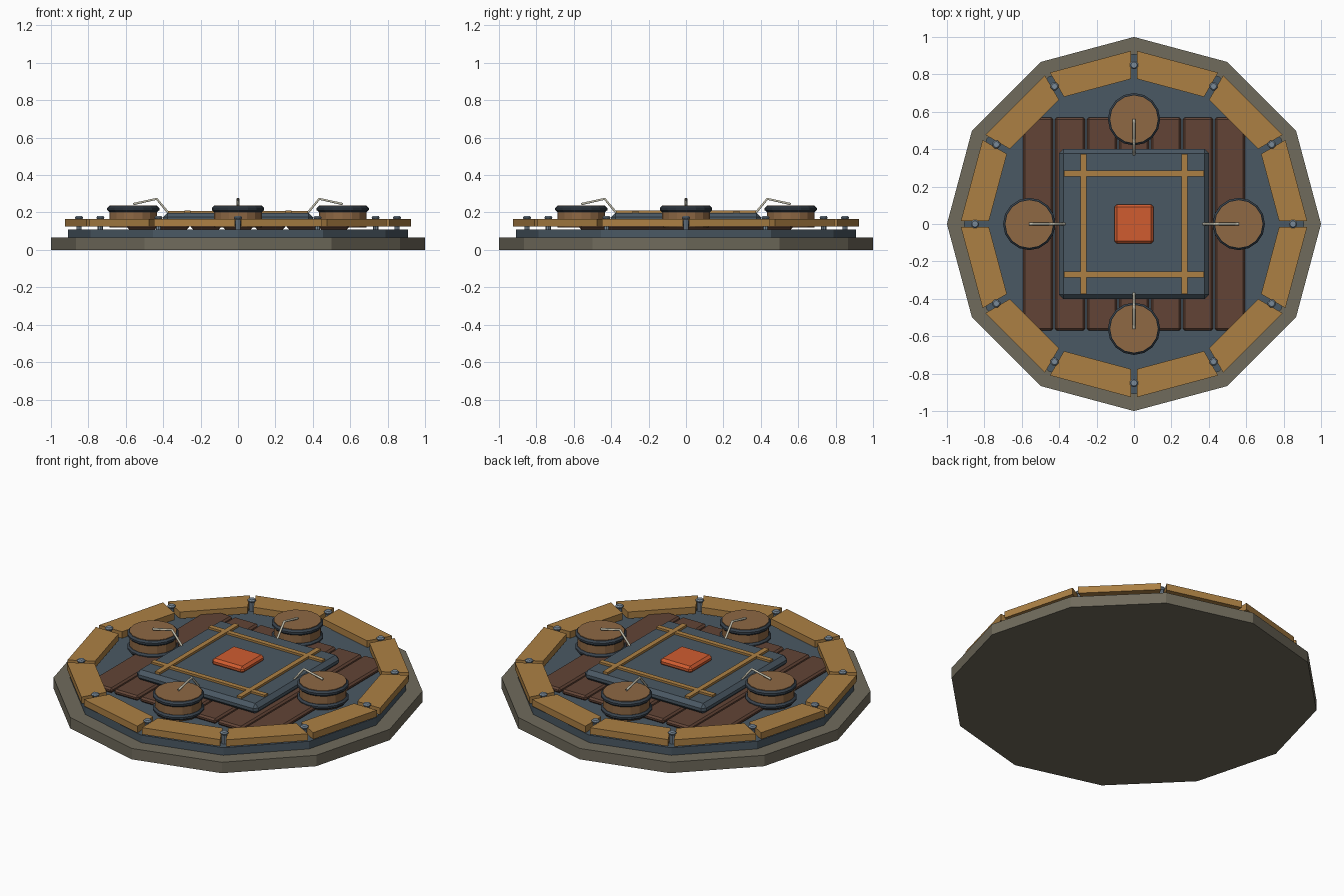
import bpy, bmesh
from math import pi, sin, cos, radians
from mathutils import Vector, Matrix

cube = bpy.data.objects.get("Cube")
if cube:
    bpy.data.objects.remove(cube, do_unlink=True)


def material(name, rgb):
    """Flat colour given as sRGB 0-255, stored as linear."""
    lin = [((c / 255 + 0.055) / 1.055) ** 2.4 for c in rgb]
    m = bpy.data.materials.new(name)
    m.use_nodes = True
    m.diffuse_color = (*lin, 1)
    m.node_tree.nodes["Principled BSDF"].inputs["Base Color"].default_value = (*lin, 1)
    return m


STONE = material("stone", (112, 107, 92))
SLATE = material("slate", (74, 88, 99))
GOLD = material("golden_wood", (172, 128, 68))
BROWN = material("dark_wood", (98, 68, 54))
BARK = material("barrel_wood", (142, 104, 68))
IRON = material("dark_iron", (56, 66, 76))
STEEL = material("bolt_steel", (122, 138, 152))
WIRE = material("pale_wire", (190, 186, 168))
ORANGE = material("orange", (208, 92, 48))


def finish(name, bm, mat, bevel=0):
    bmesh.ops.recalc_face_normals(bm, faces=bm.faces)
    mesh = bpy.data.meshes.new(name)
    bm.to_mesh(mesh)
    bm.free()
    mesh.materials.append(mat)
    ob = bpy.data.objects.new(name, mesh)
    bpy.context.collection.objects.link(ob)
    if bevel:
        mod = ob.modifiers.new("Bevel", "BEVEL")
        mod.width = bevel
        mod.segments = 1
    return ob


def prism(name, points, z0, z1, mat, bevel=0):
    """Extrude a flat outline between two heights."""
    bm = bmesh.new()
    face = bm.faces.new([bm.verts.new((x, y, z0)) for x, y in points])
    top = bmesh.ops.extrude_face_region(bm, geom=[face])["geom"]
    bmesh.ops.translate(bm, vec=(0, 0, z1 - z0),
                        verts=[v for v in top if isinstance(v, bmesh.types.BMVert)])
    return finish(name, bm, mat, bevel)


def box(name, x, y, hx, hy, z0, z1, mat, bevel=0):
    pts = [(x - hx, y - hy), (x + hx, y - hy), (x + hx, y + hy), (x - hx, y + hy)]
    return prism(name, pts, z0, z1, mat, bevel)


def disc(name, x, y, r, z0, z1, sides, mat, bevel=0):
    pts = [(x + r * cos(2 * pi * i / sides), y + r * sin(2 * pi * i / sides))
           for i in range(sides)]
    return prism(name, pts, z0, z1, mat, bevel)


def rod(name, path, r, mat):
    """Thin bent wire along a path."""
    curve = bpy.data.curves.new(name, "CURVE")
    curve.dimensions = "3D"
    curve.bevel_depth = r
    curve.bevel_resolution = 1
    curve.use_fill_caps = True
    spline = curve.splines.new("POLY")
    spline.points.add(len(path) - 1)
    for p, co in zip(spline.points, path):
        p.co = (*co, 1)
    curve.materials.append(mat)
    ob = bpy.data.objects.new(name, curve)
    bpy.context.collection.objects.link(ob)


# Stepped twelve-sided foundation
disc("stone_base", 0, 0, 1.0, 0, 0.065, 12, STONE)
disc("slate_deck", 0, 0, 0.91, 0.065, 0.11, 12, SLATE)

# Floor planks
for i in range(7):
    box(f"floor_plank_{i}", (i - 3) * 0.171, 0, 0.08, 0.57, 0.11, 0.14, BROWN, 0.01)

# Rim of twelve timbers, with a bolt in every joint
half = radians(15)
for i in range(12):
    turn = Matrix.Rotation(i * 2 * half + half, 2)
    outline = []
    for radius, side in ((0.93, -1), (0.93, 1), (0.78, 1), (0.78, -1)):
        corner = Vector((radius * cos(half), side * (radius * sin(half) - 0.016)))
        outline.append(tuple(turn @ corner))
    prism(f"rim_timber_{i}", outline, 0.125, 0.165, GOLD)
    a = i * 2 * half
    bx, by = 0.85 * cos(a), 0.85 * sin(a)
    disc(f"bolt_shaft_{i}", bx, by, 0.014, 0.10, 0.17, 8, STEEL)
    disc(f"bolt_head_{i}", bx, by, 0.024, 0.163, 0.181, 8, STEEL, 0.007)

# Central slab with crossed battens and a glowing plate
box("centre_slab", 0, 0, 0.4, 0.4, 0.135, 0.197, SLATE, 0.022)
for s in (-1, 1):
    box("batten_lengthwise", s * 0.27, 0, 0.015, 0.375, 0.19, 0.21, GOLD)
    box("batten_crosswise", 0, s * 0.27, 0.375, 0.015, 0.19, 0.209, GOLD)
box("centre_plate", 0, 0, 0.105, 0.105, 0.19, 0.232, ORANGE, 0.014)

# Four banded drums, each with a bent wire reaching to the slab
for i in range(4):
    c, s = round(cos(i * pi / 2)), round(sin(i * pi / 2))
    x, y = 0.56 * c, 0.56 * s
    disc(f"drum_body_{i}", x, y, 0.128, 0.12, 0.237, 16, BARK)
    disc(f"drum_lower_band_{i}", x, y, 0.14, 0.125, 0.155, 16, IRON, 0.01)
    disc(f"drum_upper_band_{i}", x, y, 0.14, 0.203, 0.234, 16, IRON, 0.01)
    path = [(r * c, r * s, z) for r, z in ((0.37, 0.195), (0.435, 0.273), (0.56, 0.245))]
    rod(f"drum_wire_{i}", path, 0.007, WIRE)
